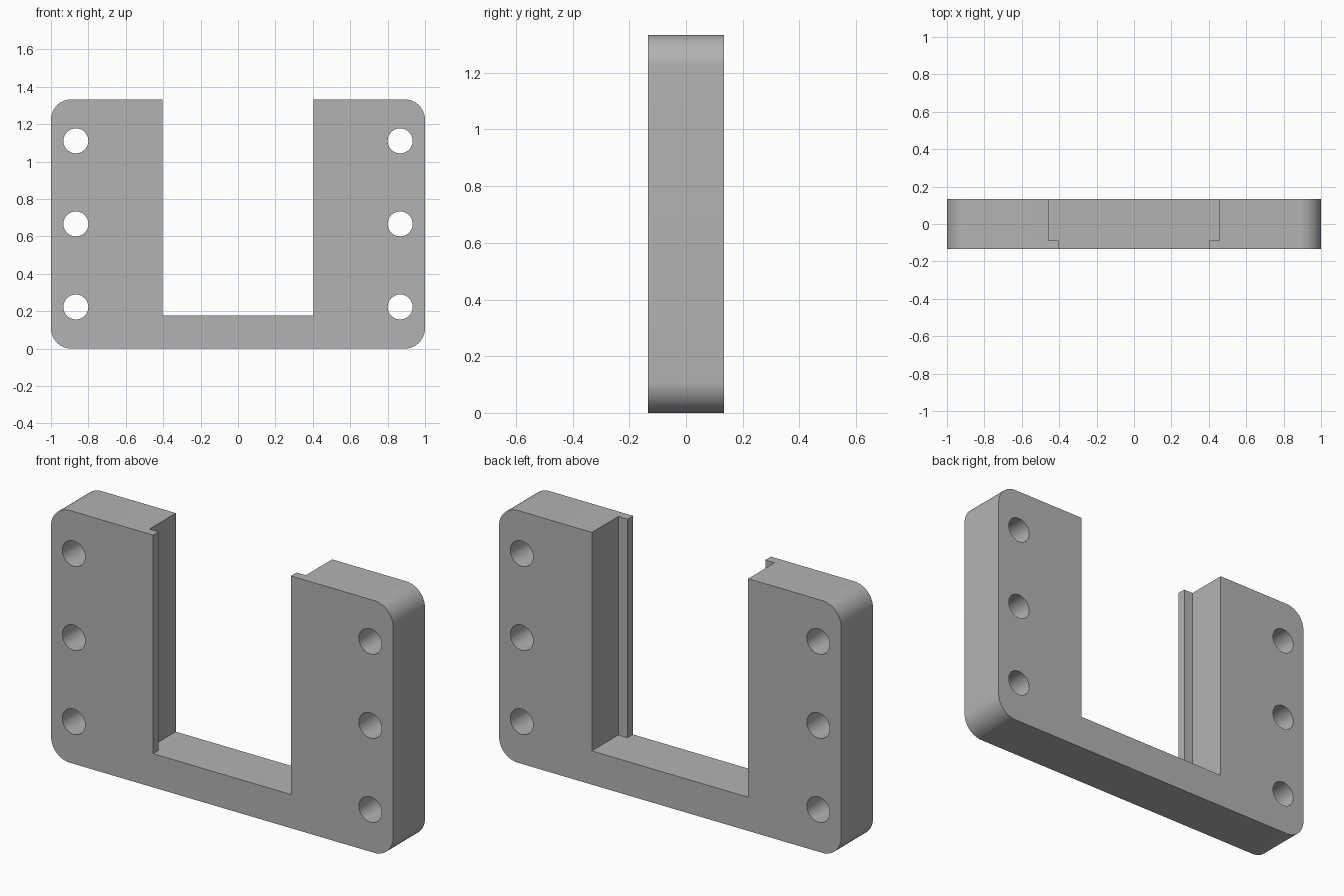
import bpy, bmesh, math
from mathutils import Matrix

cube = bpy.data.objects.get("Cube")
if cube:
    bpy.data.objects.remove(cube, do_unlink=True)

HEIGHT, HALF_DEPTH = 1.333, 0.1333
CORNER, FLOOR = 0.11, 0.178

grey = bpy.data.materials.new("plain grey")
grey.use_nodes = True
colour = (0.45, 0.45, 0.45, 1)
grey.diffuse_color = colour
grey.node_tree.nodes["Principled BSDF"].inputs["Base Color"].default_value = colour


def make_object(name, bm):
    bmesh.ops.recalc_face_normals(bm, faces=bm.faces)
    mesh = bpy.data.meshes.new(name)
    bm.to_mesh(mesh)
    bm.free()
    mesh.materials.append(grey)
    obj = bpy.data.objects.new(name, mesh)
    bpy.context.collection.objects.link(obj)
    return obj


def extrude_profile(name, points, y0, y1):
    """Solid from an x-z outline, running from y0 to y1."""
    bm = bmesh.new()
    face = bm.faces.new([bm.verts.new((x, y0, z)) for x, z in points])
    result = bmesh.ops.extrude_face_region(bm, geom=[face])
    verts = [v for v in result["geom"] if isinstance(v, bmesh.types.BMVert)]
    bmesh.ops.translate(bm, verts=verts, vec=(0, y1 - y0, 0))
    return make_object(name, bm)


def cut(target, cutter):
    mod = target.modifiers.new(cutter.name, "BOOLEAN")
    mod.operation, mod.solver, mod.object = "DIFFERENCE", "EXACT", cutter
    bpy.context.view_layer.objects.active = target
    bpy.ops.object.modifier_apply(modifier=mod.name)
    bpy.data.objects.remove(cutter, do_unlink=True)


# Plate with four rounded corners
outline = []
corners = [(1, 1), (-1, 1), (-1, -1), (1, -1)]
for quarter, (sx, sz) in enumerate(corners):
    cx = sx * (1 - CORNER)
    cz = HEIGHT / 2 + sz * (HEIGHT / 2 - CORNER)
    for i in range(17):
        a = math.radians(90) * (quarter + i / 16)
        outline.append((cx + CORNER * math.cos(a), cz + CORNER * math.sin(a)))
plate = extrude_profile("bracket_plate", outline, -HALF_DEPTH, HALF_DEPTH)

# Stepped opening: narrow between the front lips, wider behind them
plan = [(0.403, -0.3), (0.403, -0.087), (0.457, -0.087), (0.457, 0.3)]
plan += [(-x, y) for x, y in reversed(plan)]
bm = bmesh.new()
face = bm.faces.new([bm.verts.new((x, y, FLOOR)) for x, y in plan])
top = bmesh.ops.extrude_face_region(bm, geom=[face])["geom"]
bmesh.ops.translate(bm, verts=[v for v in top if isinstance(v, bmesh.types.BMVert)],
                    vec=(0, 0, HEIGHT))
cut(plate, make_object("opening_cutter", bm))

# Three through holes on each side
bm = bmesh.new()
for x in (-0.867, 0.867):
    for z in (0.223, 0.667, 1.111):
        bmesh.ops.create_cone(
            bm, cap_ends=True, segments=48, radius1=0.0667, radius2=0.0667, depth=1,
            matrix=Matrix.Translation((x, 0, z)) @ Matrix.Rotation(math.pi / 2, 4, "X"))
cut(plate, make_object("hole_cutter", bm))

# Smooth round surfaces, sharp edges elsewhere
bpy.ops.object.select_all(action="DESELECT")
plate.select_set(True)
bpy.context.view_layer.objects.active = plate
bpy.ops.object.shade_smooth_by_angle(angle=math.radians(30))
